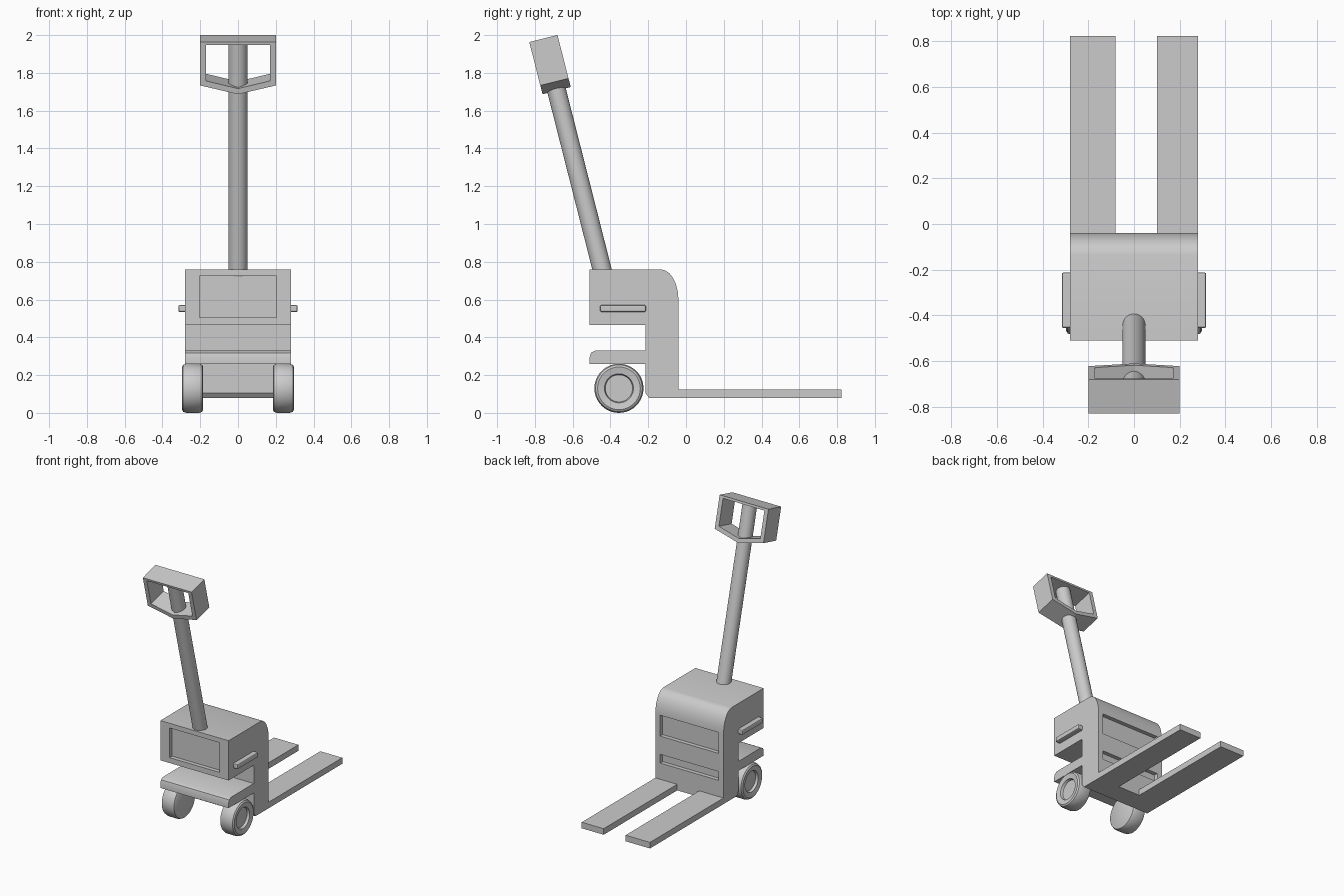
import bpy, bmesh, math
from mathutils import Matrix, Vector

if "Cube" in bpy.data.objects:
    bpy.data.objects.remove(bpy.data.objects["Cube"])


def finish(name, bm, smooth=None):
    bmesh.ops.recalc_face_normals(bm, faces=bm.faces)
    me = bpy.data.meshes.new(name)
    bm.to_mesh(me)
    bm.free()
    ob = bpy.data.objects.new(name, me)
    bpy.context.collection.objects.link(ob)
    if smooth:
        bpy.ops.object.select_all(action='DESELECT')
        ob.select_set(True)
        bpy.context.view_layer.objects.active = ob
        bpy.ops.object.shade_smooth_by_angle(angle=math.radians(smooth))
    return ob


def box(name, x, y, z, bevel=0):
    bm = bmesh.new()
    bmesh.ops.create_cube(bm, size=1)
    for v in bm.verts:
        v.co = [a[0] + (c + 0.5) * (a[1] - a[0]) for a, c in zip((x, y, z), v.co)]
    if bevel:
        bmesh.ops.bevel(bm, geom=bm.edges[:], offset=bevel, segments=2,
                        profile=0.5, affect='EDGES')
    return finish(name, bm)


def cut(target, cutter):
    cutter.hide_render = True
    mod = target.modifiers.new("cut", 'BOOLEAN')
    mod.operation = 'DIFFERENCE'
    mod.solver = 'EXACT'
    mod.object = cutter
    bpy.context.view_layer.objects.active = target
    bpy.ops.object.modifier_apply(modifier=mod.name)
    bpy.data.objects.remove(cutter)


# Body: side profile (y, z) extruded across x
arc = [(-0.135 + 0.095 * math.sin(t), 0.60 + 0.16 * math.cos(t))
       for t in [i * math.pi / 12 for i in range(7)]]
profile = [(-0.195, 0.08), (-0.215, 0.105), (-0.215, 0.26), (-0.51, 0.26),
           (-0.51, 0.295), (-0.503, 0.318), (-0.48, 0.33), (-0.215, 0.33),
           (-0.215, 0.465), (-0.51, 0.465), (-0.51, 0.76)] + arc + [(-0.04, 0.08)]
bm = bmesh.new()
face = bm.faces.new([bm.verts.new((-0.28, y, z)) for y, z in profile])
ext = bmesh.ops.extrude_face_region(bm, geom=[face])
bmesh.ops.translate(bm, vec=(0.56, 0, 0),
                    verts=[g for g in ext['geom'] if isinstance(g, bmesh.types.BMVert)])
body = finish("body", bm)

# Recessed panels: one at the front, two at the back
cut(body, box("front_panel_cut", (-0.205, 0.205), (-0.6, -0.48), (0.505, 0.725)))
cut(body, box("back_panel_cut", (-0.24, 0.24), (-0.07, 0.1), (0.445, 0.60)))
cut(body, box("back_slot_cut", (-0.24, 0.24), (-0.07, 0.1), (0.245, 0.31)))
bpy.ops.object.select_all(action='DESELECT')
body.select_set(True)
bpy.context.view_layer.objects.active = body
bpy.ops.object.shade_smooth_by_angle(angle=math.radians(30))

# Forks
box("left_fork", (-0.28, -0.08), (-0.05, 0.822), (0.08, 0.125))
box("right_fork", (0.10, 0.28), (-0.05, 0.822), (0.08, 0.125))

# Wheels (lathed around x) and side grips
ring = [(0, 0.272), (0.072, 0.272), (0.077, 0.29), (0.113, 0.297), (0.124, 0.29),
        (0.13, 0.272), (0.13, 0.205), (0.124, 0.19), (0.113, 0.184), (0, 0.184)]
for side, s in (("left", -1), ("right", 1)):
    bm = bmesh.new()
    vs = [bm.verts.new((s * x, -0.355, 0.13 + r)) for r, x in ring]
    es = [bm.edges.new(p) for p in zip(vs, vs[1:])]
    bmesh.ops.spin(bm, geom=vs + es, cent=(0, -0.355, 0.13), axis=(1, 0, 0),
                   angle=math.tau, steps=40, use_merge=True)
    bmesh.ops.remove_doubles(bm, verts=bm.verts, dist=1e-5)
    finish(side + "_wheel", bm, 30)
    box(side + "_grip", sorted((s * 0.27, s * 0.316)), (-0.455, -0.212),
        (0.534, 0.571), 0.008)

# Leaning steering pole and its handle share a tilted frame with origin at handle top
tilt = math.atan(0.254)
frame = Matrix.Translation((0, -0.755, 1.982)) @ Matrix.Rotation(tilt, 4, 'X')
bm = bmesh.new()
bmesh.ops.create_cone(bm, cap_ends=True, segments=32, radius1=0.05, radius2=0.05,
                      depth=1.28, matrix=frame @ Matrix.Translation((0, 0, -0.65)))
finish("steering_pole", bm, 30)

# Handle: open frame with a V-shaped lower bar
outer = [(-0.2, 0), (0.2, 0), (0.2, -0.237), (0, -0.285), (-0.2, -0.237)]
inner = [(-0.17, -0.017), (0.17, -0.017), (0.17, -0.212), (0, -0.254), (-0.17, -0.212)]
bm = bmesh.new()
loops = [[bm.verts.new(frame @ Vector((x, d, z))) for x, z in pts]
         for pts, d in ((outer, -0.077), (inner, -0.077), (inner, 0.077), (outer, 0.077))]
for a, b in zip(loops, loops[1:] + loops[:1]):
    for i in range(5):
        j = (i + 1) % 5
        bm.faces.new((a[i], a[j], b[j], b[i]))
finish("handle", bm)
